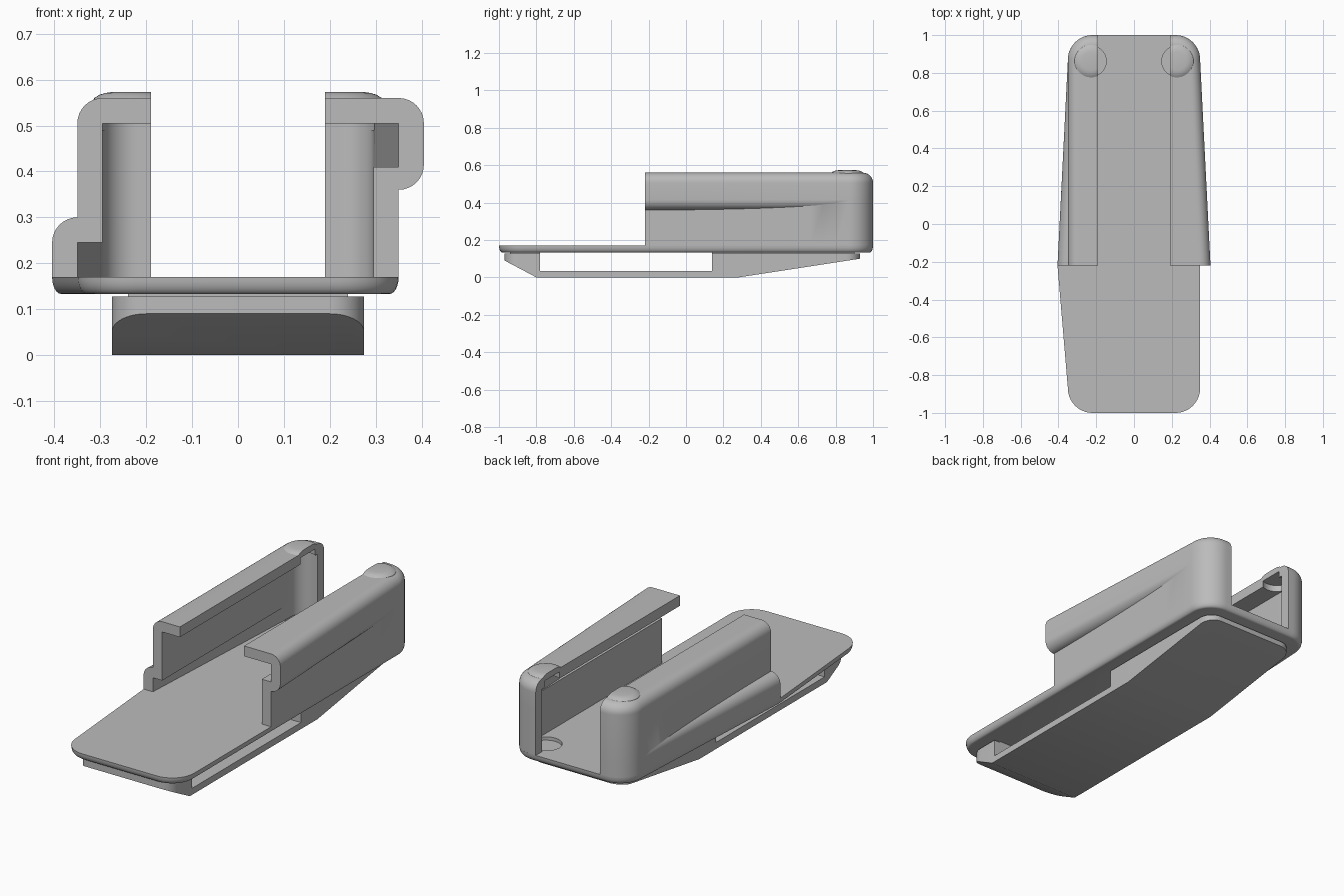
import bpy, bmesh
from math import sin, cos, pi, acos
from mathutils import Vector

cube = bpy.data.objects.get("Cube")
if cube:
    bpy.data.objects.remove(cube, do_unlink=True)

grey = bpy.data.materials.new("light grey plastic")
grey.use_nodes = True
grey.diffuse_color = (0.5, 0.5, 0.5, 1)
grey.node_tree.nodes["Principled BSDF"].inputs["Base Color"].default_value = grey.diffuse_color

parts = []
R = 0.13       # plan corner radius
T = 0.055      # wall thickness and edge radius
FLOOR, TOP = 0.17, 0.56
LIP = 0.19     # half width of the opening between the lips
START = -0.22  # front end of the walls
BACK = 0.87    # centre of the rear corner arcs


def loft(name, rings, cuts=()):
    """Closed solid through matching rings, optionally trimmed by planes."""
    bm = bmesh.new()
    loops = [[bm.verts.new(p) for p in ring] for ring in rings]
    n = len(loops[0])
    for a, b in zip(loops, loops[1:]):
        for i in range(n):
            j = (i + 1) % n
            bm.faces.new((a[i], a[j], b[j], b[i]))
    bm.faces.new(loops[0])
    bm.faces.new(loops[-1])
    bmesh.ops.remove_doubles(bm, verts=bm.verts, dist=1e-5)
    for co, no in cuts:
        res = bmesh.ops.bisect_plane(bm, geom=bm.verts[:] + bm.edges[:] + bm.faces[:],
                                     plane_co=co, plane_no=no, clear_outer=True)
        edges = [e for e in res["geom_cut"] if isinstance(e, bmesh.types.BMEdge) and e.is_boundary]
        bmesh.ops.holes_fill(bm, edges=edges, sides=0)
    bmesh.ops.recalc_face_normals(bm, faces=bm.faces)
    me = bpy.data.meshes.new(name)
    bm.to_mesh(me)
    bm.free()
    me.materials.append(grey)
    ob = bpy.data.objects.new(name, me)
    bpy.context.collection.objects.link(ob)
    parts.append(ob)
    return ob


def box(name, x, y0, y1, z0, z1):
    return loft(name, [[(-x, y0, z), (x, y0, z), (x, y1, z), (-x, y1, z)] for z in (z0, z1)])


def disc(name, x, y, steps, cuts=(), n=40):
    """Turned shape from (radius, height) steps."""
    return loft(name, [[(x + r * cos(2 * pi * i / n), y + r * sin(2 * pi * i / n), z)
                        for i in range(n)] for r, z in steps], cuts)


def subtract(ob, cutter):
    mod = ob.modifiers.new("cut", "BOOLEAN")
    mod.operation, mod.solver, mod.object = "DIFFERENCE", "EXACT", cutter
    bpy.context.view_layer.objects.active = ob
    bpy.ops.object.modifier_apply(modifier=mod.name)
    parts.remove(cutter)
    bpy.data.objects.remove(cutter, do_unlink=True)


def rounded_plan(cx, y0, y1, r, z, flare=None, n=10):
    """Rounded rectangle from its corner centres, with an optional flared left point."""
    pts = []
    for k, (x, y) in enumerate([(cx, y1), (-cx, y1), (-cx, y0), (cx, y0)]):
        pts += [(x + r * cos(a), y + r * sin(a), z)
                for a in ((k + i / n) * pi / 2 for i in range(n + 1))]
        if flare and k == 1:
            pts.append((flare, START, z))
    return pts


# Base plate with a rounded lower edge
rings = []
for i in range(7):
    a = i / 6 * pi / 2
    inset = 0.02 * (1 - sin(a))
    rings.append(rounded_plan(0.22, -BACK, BACK, R - inset, FLOOR - 0.037 * cos(a), -0.405 + inset))
base = loft("base_plate", rings)


# Wall sections: (distance inward from the outer face, height)
def arc(cd, cz, a0, a1, n=8):
    return [(cd - T * cos(a), cz + T * sin(a))
            for a in (a0 + (a1 - a0) * i / n for i in range(n + 1))]


def upper_flare(b):
    meet = acos((T - b) / T)
    return ([(0, FLOOR)] + arc(T - b, 0.36 + T, -meet, 0)
            + arc(T - b, TOP - T, 0, pi / 2)
            + [(None, TOP), (None, TOP - T), (T - b, TOP - T), (T - b, 0.41), (T, 0.41), (T, FLOOR)])


def lower_flare(b):
    meet = acos((T - b) / T)
    return ([(-b, FLOOR)] + arc(T - b, 0.3 - T, 0, meet)
            + arc(T, TOP - T, 0, pi / 2)
            + [(None, TOP), (None, TOP - T), (T, TOP - T), (T, 0.245), (T - b, 0.245), (T - b, FLOOR)])


def wall(name, side, section):
    stations = [(0.22, START + (BACK - START) * i / 16, 0, T * (1 - i / 16)) for i in range(17)]
    stations += [(0.22, BACK, i / 12 * pi / 2, 0) for i in range(1, 13)]
    stations.append((LIP, BACK, pi / 2, 0))
    rings = []
    for cx, cy, t, b in stations:
        ring = []
        for d, z in section(b):
            if d is None:
                x, y = LIP, cy + (R - T) * sin(t)
            else:
                x, y = cx + (R - d) * cos(t), cy + (R - d) * sin(t)
            ring.append((side * x, y, z))
        rings.append(ring)
    return loft(name, rings)


# Side walls, with round pockets in the lips and floor under low raised caps
for side, label, section in ((1, "left", upper_flare), (-1, "right", lower_flare)):
    w = wall(label + "_wall", side, section)
    x, y = side * 0.227, 0.862
    subtract(w, disc("cutter", x, y, [(0.073, 0.49), (0.073, 0.54)]))
    subtract(base, disc("cutter", x, y, [(0.08, 0.152), (0.08, 0.2)]))
    disc(label + "_cap", x, y,
         [(0.09, 0.552), (0.086, 0.56), (0.075, 0.567), (0.062, 0.571), (0.048, 0.573)],
         [(Vector((side * LIP, 0, 0)), Vector((-side, 0, 0)))])

# Belt clip under the plate: sloped ends and a slot through its sides
clip = loft("belt_clip", [rounded_plan(0.2, -0.895, 0.855, 0.075, z) for z in (0, 0.127)],
            [(Vector((0, -0.8, 0)), Vector((0, -0.09, -0.17))),
             (Vector((0, 0.28, 0)), Vector((0, 0.1, -0.65)))])
subtract(clip, box("cutter", 0.5, -0.78, 0.14, 0.035, 0.2))
box("front_joint", 0.24, -0.94, -0.78, 0.12, 0.14)
box("rear_joint", 0.24, 0.14, 0.9, 0.12, 0.14)

# Smooth shading with sharp edges kept
bpy.ops.object.select_all(action="DESELECT")
for ob in parts:
    ob.select_set(True)
bpy.context.view_layer.objects.active = base
bpy.ops.object.shade_smooth_by_angle(angle=pi / 6)
